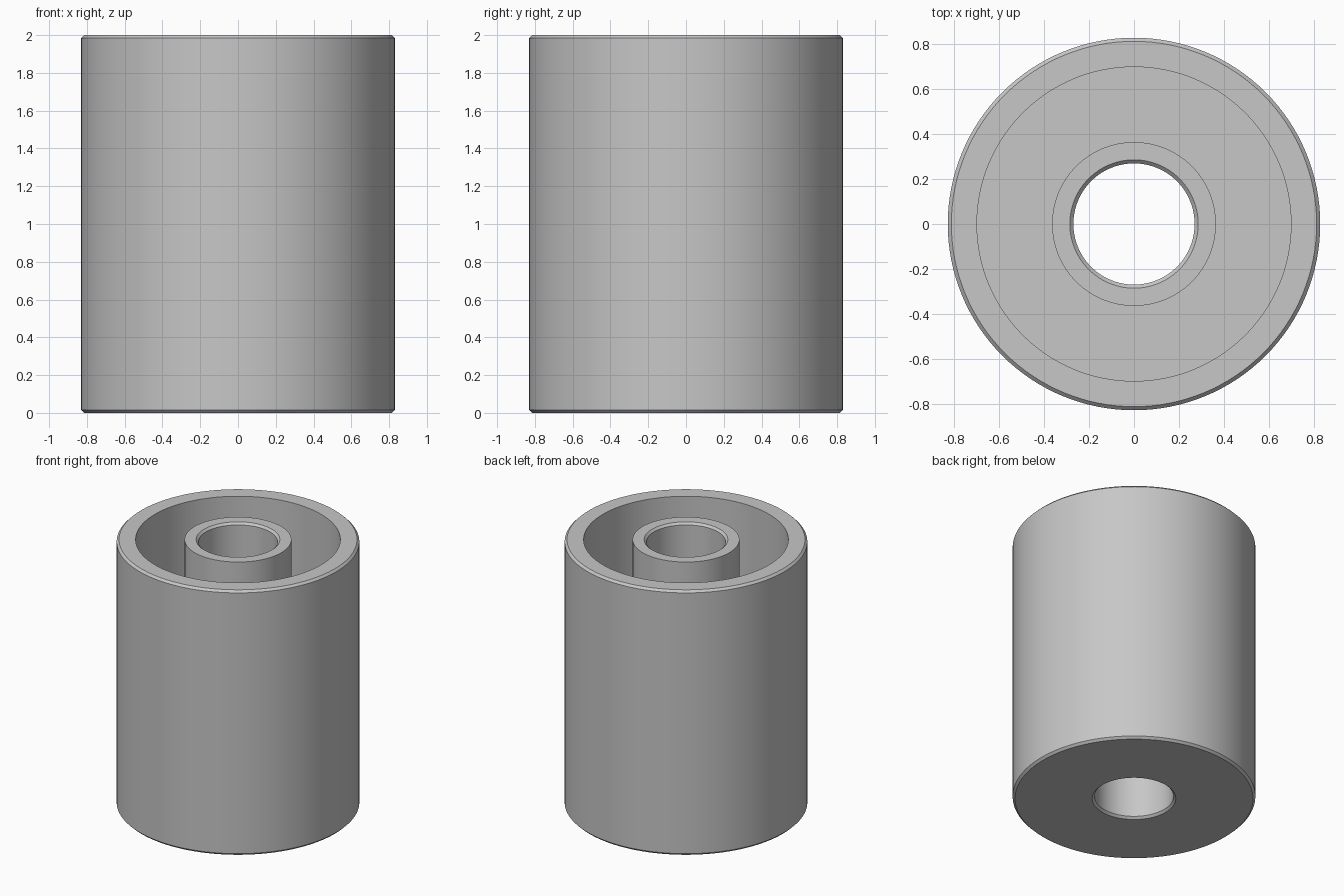
import bpy
import bmesh
import math

SEGMENTS = 128
HEIGHT, OUTER, WALL, HUB, BORE = 2.0, 0.83, 0.70, 0.365, 0.27
FLOOR, CHAMFER = 0.13, 0.016

cube = bpy.data.objects.get("Cube")
if cube:
    bpy.data.objects.remove(cube, do_unlink=True)

# One plain grey material
grey = bpy.data.materials.new("plain_grey")
grey.use_nodes = True
colour = (0.57, 0.57, 0.57, 1.0)
grey.diffuse_color = colour
grey.node_tree.nodes["Principled BSDF"].inputs["Base Color"].default_value = colour


def lathe(name, profile):
    """Revolve a closed (radius, height) profile around the z axis."""
    bm = bmesh.new()
    rings = []
    for i in range(SEGMENTS):
        a = math.tau * i / SEGMENTS
        rings.append([bm.verts.new((r * math.cos(a), r * math.sin(a), z))
                      for r, z in profile])
    n = len(profile)
    for i, ring in enumerate(rings):
        following = rings[(i + 1) % SEGMENTS]
        for j in range(n):
            k = (j + 1) % n
            bm.faces.new((ring[j], following[j], following[k], ring[k]))
    bmesh.ops.recalc_face_normals(bm, faces=bm.faces)
    mesh = bpy.data.meshes.new(name)
    bm.to_mesh(mesh)
    bm.free()
    mesh.materials.append(grey)
    obj = bpy.data.objects.new(name, mesh)
    bpy.context.collection.objects.link(obj)
    bpy.ops.object.select_all(action="DESELECT")
    obj.select_set(True)
    bpy.context.view_layer.objects.active = obj
    bpy.ops.object.shade_smooth_by_angle(angle=math.radians(30))
    return obj


# Cup with a chamfered rim, an open ring recess and a bored central hub
lathe("hollow_cylinder", [
    (BORE + CHAMFER, 0), (OUTER - CHAMFER, 0),                # underside
    (OUTER, CHAMFER), (OUTER, HEIGHT - CHAMFER),              # outer wall
    (OUTER - CHAMFER, HEIGHT), (WALL, HEIGHT),                # rim
    (WALL, FLOOR), (HUB, FLOOR),                              # recess
    (HUB, HEIGHT), (BORE + CHAMFER, HEIGHT),                  # hub top
    (BORE, HEIGHT - CHAMFER), (BORE, CHAMFER),                # bore
])
